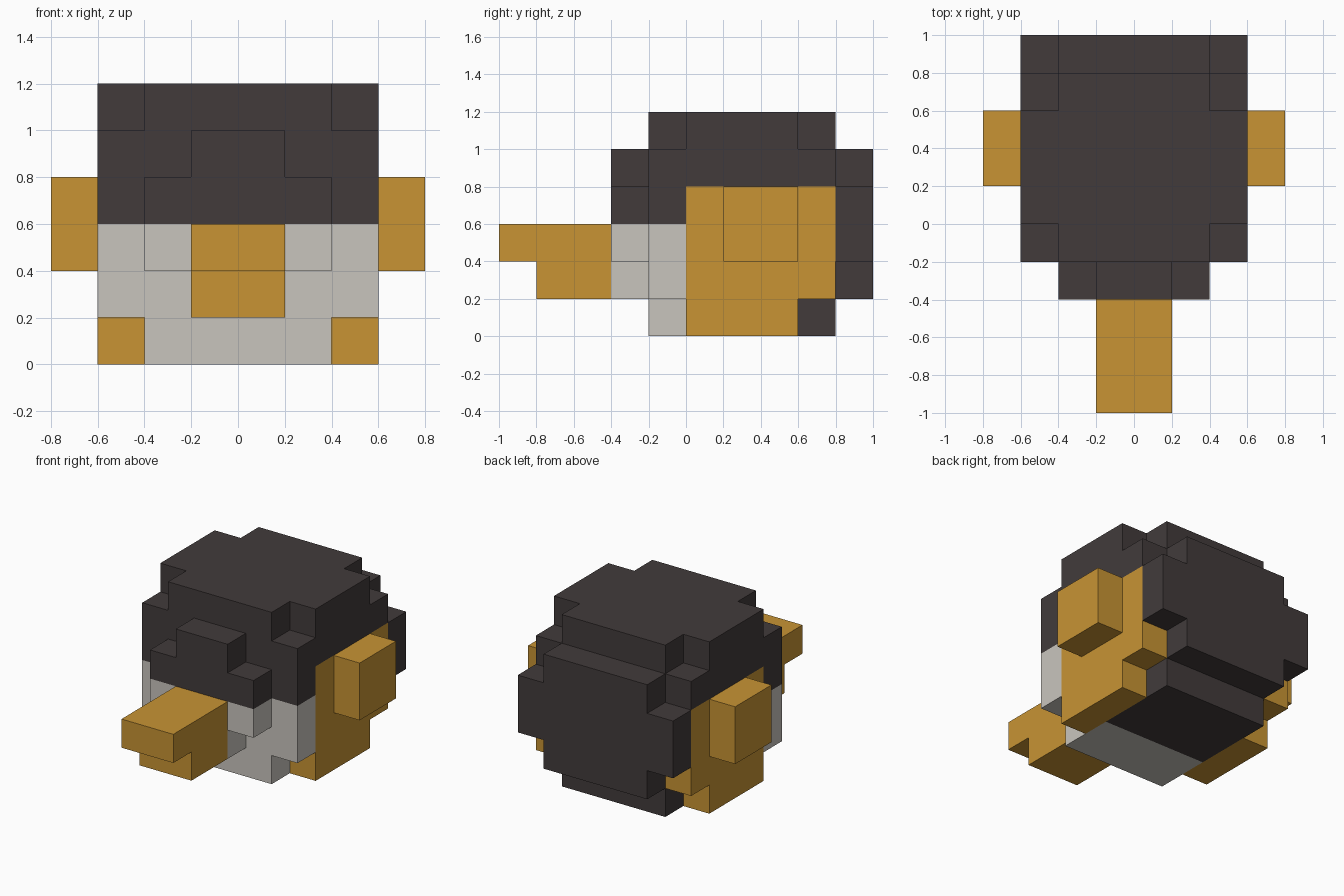
import bpy
import bmesh
import math
from mathutils import Vector

UNIT = 0.2  # edge length of one block

cube = bpy.data.objects.get("Cube")
if cube:
    bpy.data.objects.remove(cube, do_unlink=True)


def make_material(name, rgb):
    mat = bpy.data.materials.new(name)
    mat.use_nodes = True
    colour = (*rgb, 1.0)
    mat.diffuse_color = colour
    mat.node_tree.nodes["Principled BSDF"].inputs["Base Color"].default_value = colour
    return mat


charcoal = make_material("charcoal", (0.054, 0.044, 0.044))
ochre = make_material("ochre", (0.578, 0.296, 0.034))
pale_grey = make_material("pale_grey", (0.584, 0.558, 0.515))


def both(*box):
    """A box given on the left side, plus its mirror image."""
    x0, x1, *rest = box
    return [box, (-x1, -x0, *rest)]


def block_part(name, material, boxes):
    """Fuse boxes (x0, x1, y0, y1, z0, z1 in blocks) into one outer skin."""
    cells = {(x, y, z)
             for x0, x1, y0, y1, z0, z1 in boxes
             for x in range(x0, x1) for y in range(y0, y1) for z in range(z0, z1)}
    bm = bmesh.new()
    for cell in cells:
        centre = Vector(cell) + Vector((0.5, 0.5, 0.5))
        for axis in range(3):
            for side in (-1, 1):
                step = [0, 0, 0]
                step[axis] = side
                if tuple(c + s for c, s in zip(cell, step)) in cells:
                    continue
                n = Vector(step) / 2
                u = Vector((n.z, n.x, n.y))
                v = n.cross(u) * 2
                corners = (-u - v, u - v, u + v, v - u)
                bm.faces.new([bm.verts.new((centre + n + c) * UNIT) for c in corners])
    # Weld the skin and merge flat areas into single faces
    bmesh.ops.remove_doubles(bm, verts=bm.verts, dist=UNIT / 100)
    bmesh.ops.dissolve_limit(bm, angle_limit=math.radians(1),
                             verts=bm.verts, edges=bm.edges)
    bmesh.ops.recalc_face_normals(bm, faces=bm.faces)
    mesh = bpy.data.meshes.new(name)
    bm.to_mesh(mesh)
    bm.free()
    mesh.materials.append(material)
    obj = bpy.data.objects.new(name, mesh)
    bpy.context.collection.objects.link(obj)
    return obj


# Dark crown, running down the back of the head
block_part("crown", charcoal, [
    (-2, 2, 1, 4, 0, 6),
    (-2, 2, -1, 1, 3, 6),
    *both(2, 3, -1, 4, 4, 5),
    *both(2, 3, -1, 0, 3, 4),
    *both(2, 3, 0, 3, 5, 6),
])

# Raised plate on the back of the head
block_part("back_plate", charcoal, [
    (-2, 2, 4, 5, 1, 5),
    *both(2, 3, 4, 5, 2, 4),
])

# Stepped brow above the bill
block_part("brow", charcoal, [
    (-2, 2, -2, -1, 3, 4),
    (-1, 1, -2, -1, 4, 5),
])

# Pale face with a raised muzzle behind the bill
block_part("face", pale_grey, [
    (-2, 2, -1, 1, 0, 3),
    *both(2, 3, -1, 0, 1, 3),
])
block_part("muzzle", pale_grey, [
    (-2, 2, -2, -1, 2, 3),
    (-1, 1, -2, -1, 1, 2),
])

# Cheeks and ears on both sides
for prefix, sign in (("left", 1), ("right", -1)):
    pick = 0 if sign > 0 else 1
    block_part(prefix + "_cheek", ochre, [
        both(2, 3, 0, 3, 0, 1)[pick],
        both(2, 3, 0, 4, 1, 4)[pick],
    ])
    block_part(prefix + "_ear", ochre, [both(3, 4, 1, 3, 2, 4)[pick]])

# Bill
block_part("upper_bill", ochre, [(-1, 1, -5, -2, 2, 3)])
block_part("lower_bill", ochre, [(-1, 1, -4, -2, 1, 2)])
